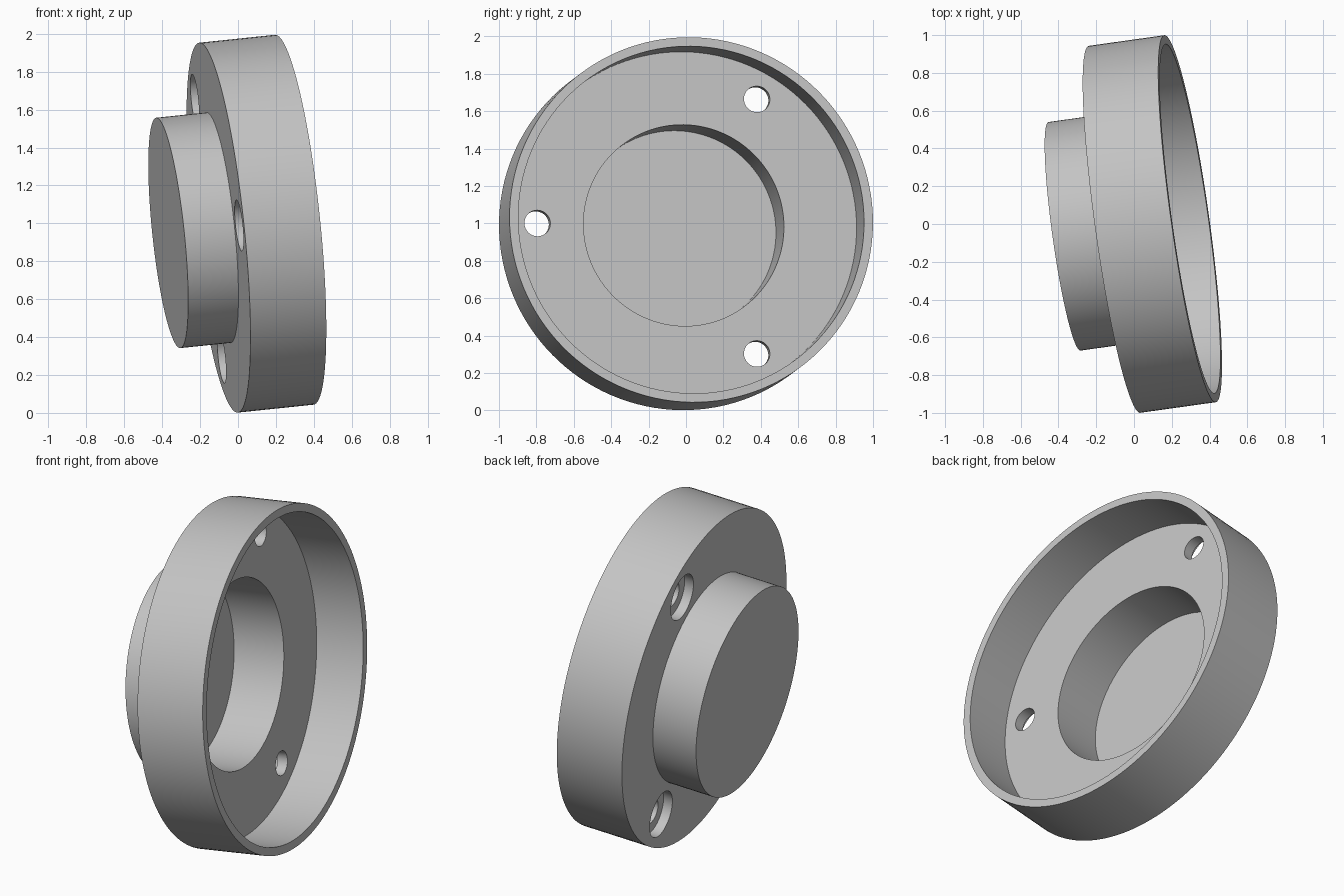
import bpy, bmesh, math
from mathutils import Vector, Matrix

cube = bpy.data.objects.get("Cube")
if cube:
    bpy.data.objects.remove(cube, do_unlink=True)

SEGMENTS = 128
AXIS = Vector((0.985, 0.138, 0.103)).normalized()   # points out of the open side
RIM_CENTRE = Vector((0.297, 0.028, 1.019))

# Depths measured back from the rim, and radii
DEPTH, FLOOR, POCKET, CAP = 0.406, 0.29, 0.60, 0.675
R_OUT, R_IN, R_BOSS, R_POCKET = 0.981, 0.933, 0.611, 0.541
HOLE_CIRCLE, R_HOLE, R_BORE, BORE_DEPTH = 0.79, 0.07, 0.135, 0.055

# Local frame: z along the axis, x towards the first hole
side = Vector((0, -1, 0))
side = (side - AXIS * side.dot(AXIS)).normalized()
frame = Matrix((side, AXIS.cross(side), AXIS)).transposed().to_4x4()
frame.translation = RIM_CENTRE

grey = bpy.data.materials.new("plain grey")
grey.use_nodes = True
colour = (0.55, 0.55, 0.55, 1)
grey.diffuse_color = colour
grey.node_tree.nodes["Principled BSDF"].inputs["Base Color"].default_value = colour


def lathe(name, profile, offset=(0, 0, 0)):
    """Revolve a radius/height profile about the local z axis."""
    bm = bmesh.new()
    verts = [bm.verts.new((r, 0, z)) for r, z in profile]
    edges = [bm.edges.new(pair) for pair in zip(verts, verts[1:])]
    bmesh.ops.spin(bm, geom=verts + edges, cent=(0, 0, 0), axis=(0, 0, 1),
                   angle=math.tau, steps=SEGMENTS, use_duplicate=False)
    bmesh.ops.remove_doubles(bm, verts=bm.verts, dist=1e-5)
    bmesh.ops.recalc_face_normals(bm, faces=bm.faces)
    bmesh.ops.translate(bm, verts=bm.verts, vec=offset)
    mesh = bpy.data.meshes.new(name)
    bm.to_mesh(mesh)
    bm.free()
    mesh.materials.append(grey)
    obj = bpy.data.objects.new(name, mesh)
    bpy.context.collection.objects.link(obj)
    obj.matrix_world = frame
    return obj


# Flanged cup with a hollow boss behind it
cup = lathe("flanged_cup", [
    (0, -CAP), (R_BOSS, -CAP), (R_BOSS, -DEPTH), (R_OUT, -DEPTH), (R_OUT, 0),
    (R_IN, 0), (R_IN, -FLOOR), (R_POCKET, -FLOOR), (R_POCKET, -POCKET), (0, -POCKET)])

# Three counterbored screw holes
bpy.context.view_layer.objects.active = cup
shoulder = -DEPTH + BORE_DEPTH
for i in range(3):
    a = i * math.tau / 3
    cutter = lathe("screw_hole_cutter", [
        (0, -DEPTH - 0.1), (R_BORE, -DEPTH - 0.1), (R_BORE, shoulder),
        (R_HOLE, shoulder), (R_HOLE, -FLOOR + 0.1), (0, -FLOOR + 0.1)],
        (HOLE_CIRCLE * math.cos(a), HOLE_CIRCLE * math.sin(a), 0))
    cutter.hide_render = True
    cut = cup.modifiers.new("screw_hole", 'BOOLEAN')
    cut.operation = 'DIFFERENCE'
    cut.solver = 'EXACT'
    cut.object = cutter
    bpy.ops.object.modifier_apply(modifier=cut.name)
    bpy.data.objects.remove(cutter, do_unlink=True)

# Smooth walls with crisp edges
bpy.ops.object.select_all(action='DESELECT')
cup.select_set(True)
bpy.ops.object.shade_smooth_by_angle(angle=math.radians(30))
